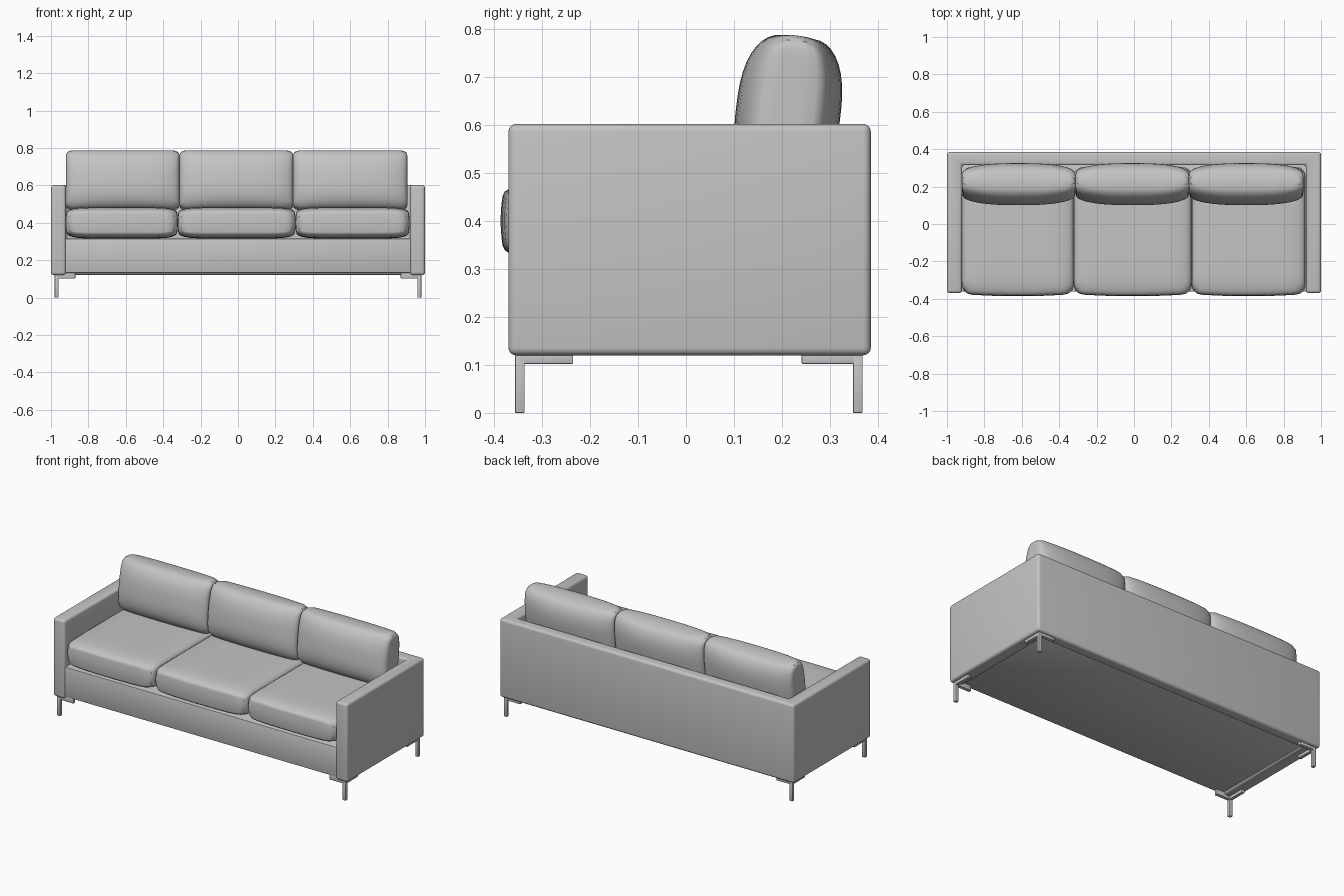
import bpy, bmesh
from math import sin, pi, radians, hypot

if "Cube" in bpy.data.objects:
    bpy.data.objects.remove(bpy.data.objects["Cube"], do_unlink=True)

# One upholstery grey for the whole piece
GREY = (0.55, 0.55, 0.55, 1)
mat = bpy.data.materials.new("warm_grey_fabric")
mat.use_nodes = True
mat.diffuse_color = GREY
mat.node_tree.nodes["Principled BSDF"].inputs["Base Color"].default_value = GREY


def finish(name, bm, bevel=0.0, segments=4):
    bmesh.ops.recalc_face_normals(bm, faces=bm.faces)
    mesh = bpy.data.meshes.new(name)
    bm.to_mesh(mesh)
    bm.free()
    mesh.materials.append(mat)
    obj = bpy.data.objects.new(name, mesh)
    bpy.context.collection.objects.link(obj)
    bpy.ops.object.select_all(action='DESELECT')
    obj.select_set(True)
    bpy.context.view_layer.objects.active = obj
    if bevel:
        mod = obj.modifiers.new("rounding", 'BEVEL')
        mod.width, mod.segments = bevel, segments
        mod.limit_method = 'ANGLE'
        bpy.ops.object.modifier_apply(modifier=mod.name)
    bpy.ops.object.shade_smooth_by_angle(angle=radians(40))
    return obj


def prism(name, outline, z0, z1, bevel=0.0, segments=4):
    bm = bmesh.new()
    face = bm.faces.new([bm.verts.new((x, y, z0)) for x, y in outline])
    top = bmesh.ops.extrude_face_region(bm, geom=[face])["geom"]
    bmesh.ops.translate(bm, vec=(0, 0, z1 - z0),
                        verts=[v for v in top if isinstance(v, bmesh.types.BMVert)])
    return finish(name, bm, bevel, segments)


def box(name, x0, x1, y0, y1, z0, z1, bevel=0.0, segments=2):
    return prism(name, [(x0, y0), (x1, y0), (x1, y1), (x0, y1)], z0, z1, bevel, segments)


def cushion(name, centre, half, corner, rim, power, bulge, tilt=0.0, crown=0.0):
    """Pillow: rounded outline, thickness falling to a rim at the edges."""
    bm = bmesh.new()
    bmesh.ops.create_cube(bm, size=2)
    bmesh.ops.subdivide_edges(bm, edges=bm.edges[:], cuts=19, use_grid_fill=True)
    hx, hy, hz = half
    for vert in bm.verts:
        u, v, w = (sin(c * pi / 2) for c in vert.co)
        x, y = u * hx, v * hy
        # round the four outline corners
        dx, dy = abs(x) - (hx - corner), abs(y) - (hy - corner)
        if dx > 0 and dy > 0:
            k = max(dx, dy) / hypot(dx, dy)
            x = (hx - corner + dx * k) * (1 if x > 0 else -1)
            y = (hy - corner + dy * k) * (1 if y > 0 else -1)
        # puffed side walls and crowned front
        swell = 1 + bulge * (1 - w * w)
        y -= crown * (1 - u * u) * max(0, -v) ** 3
        thick = 1.0
        for c, r, p in zip((u, v), rim, power):
            thick *= r + (1 - r) * max(0, 1 - abs(c) ** p) ** 0.5
        vert.co = (x * min(swell, 1.012), y * swell, w * hz * thick)
    obj = finish(name, bm)
    obj.rotation_euler.x = tilt
    obj.location = centre
    return obj


# Arms and back in one mitred shell
prism("arm_and_back_shell",
      [(-1, -0.37), (-0.92, -0.37), (-0.92, 0.315), (0.92, 0.315),
       (0.92, -0.37), (1, -0.37), (1, 0.385), (-1, 0.385)],
      0.12, 0.602, bevel=0.016)

# Seat base between the arms
box("seat_base", -0.925, 0.925, -0.362, 0.33, 0.132, 0.316, 0.006)

# Seat and back cushions
seat_edges = (-0.92, -0.322, 0.308, 0.917)
back_edges = (-0.92, -0.313, 0.295, 0.905)
for i, side in enumerate(("right", "middle", "left")):
    a, b = seat_edges[i:i + 2]
    cushion(side + "_seat_cushion", ((a + b) / 2, -0.035, 0.4), ((b - a) / 2 - 0.003, 0.335, 0.084),
            0.05, (0.62, 0.62), (7, 7), 0.012, crown=0.012)
    a, b = back_edges[i:i + 2]
    cushion(side + "_back_cushion", ((a + b) / 2, 0.213, 0.627), ((b - a) / 2 - 0.003, 0.157, 0.109),
            0.03, (0.5, 0.32), (2.6, 2.6), 0.02, tilt=radians(83))

# Corner legs: a square post with two mounting bars
for sx, xname in ((-1, "right"), (1, "left")):
    for sy, yname in ((-1, "front"), (1, "back")):
        cy = 0.012 if sy > 0 else 0.0
        outer, inner = sy * 0.356 + cy, sy * 0.336 + cy
        y_end = sy * 0.235 + cy / 2
        label = yname + "_" + xname + "_leg"
        xs = sorted((sx * 0.98, sx * 0.96))
        ys = sorted((outer, inner))
        box(label + "_post", *xs, *ys, 0, 0.122, 0.002)
        box(label + "_side_bar", *xs, *sorted((outer, y_end)), 0.102, 0.122, 0.002)
        box(label + "_cross_bar", *sorted((sx * 0.98, sx * 0.87)), *ys, 0.102, 0.134, 0.002)
